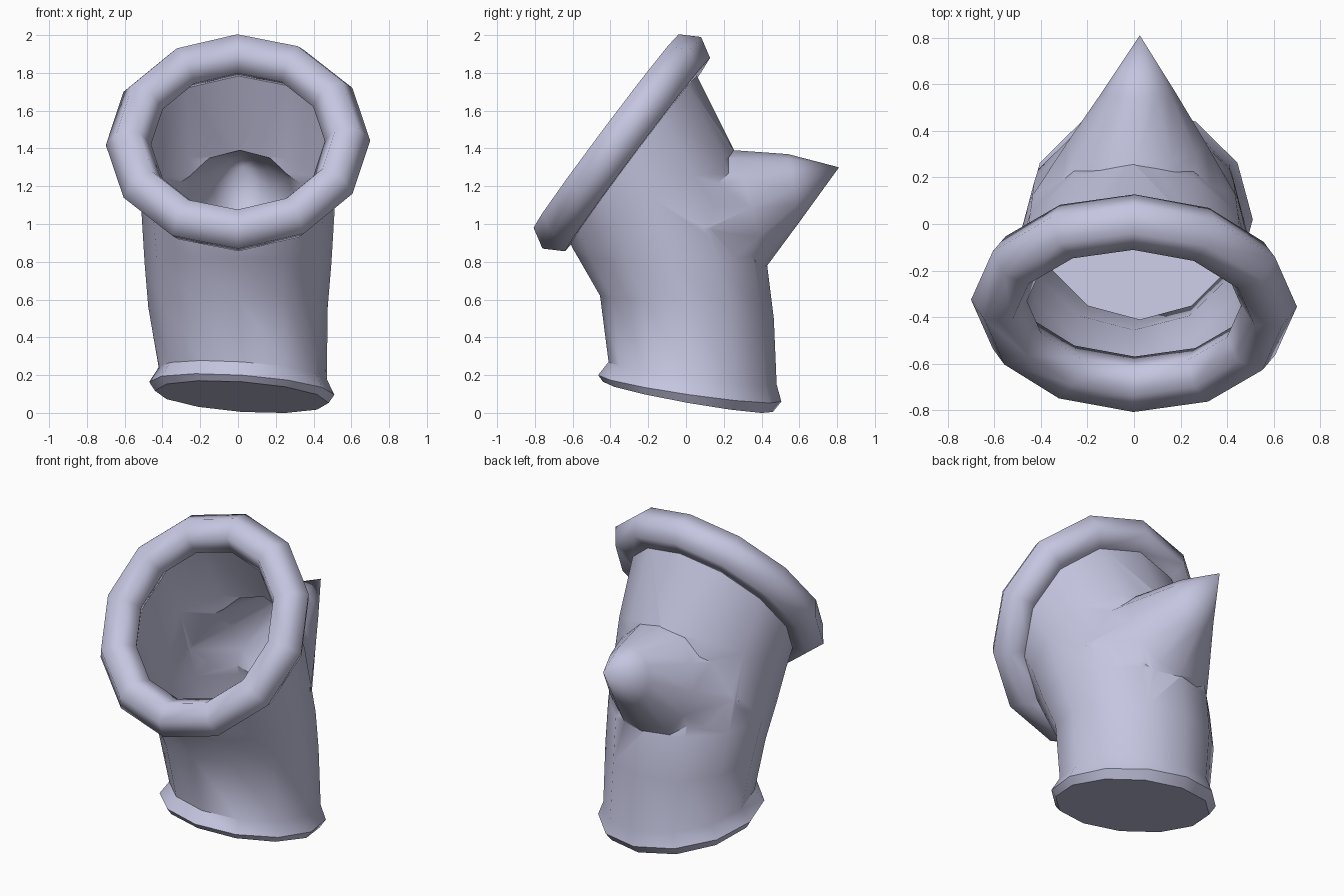
import bpy, bmesh, math
from mathutils import Vector, Matrix

if "Cube" in bpy.data.objects:
    bpy.data.objects.remove(bpy.data.objects["Cube"], do_unlink=True)

SIDES = 12
paint = bpy.data.materials.new("pale_lavender_grey")
colour = (0.56, 0.56, 0.75, 1)
paint.diffuse_color = colour
paint.use_nodes = True
paint.node_tree.nodes["Principled BSDF"].inputs["Base Color"].default_value = colour


def section(bm, front, back, half_width, centre_x, side=(0, 0)):
    """Ring of vertices spanning two (y, z) points; side leans the x axis."""
    f, b = Vector((centre_x, *front)), Vector((centre_x, *back))
    across = Vector((1, *side)) * half_width
    return [bm.verts.new((f + b) / 2 + across * math.sin(t) + (b - f) / 2 * math.cos(t))
            for t in (math.tau * i / SIDES for i in range(SIDES))]


def loft(name, sections, tip=None):
    """Closed solid through the sections, ending in a cap or a point."""
    bm = bmesh.new()
    rings = [section(bm, *s) for s in sections]
    for a, b in zip(rings, rings[1:]):
        for i in range(SIDES):
            j = (i + 1) % SIDES
            bm.faces.new((a[i], a[j], b[j], b[i]))
    bm.faces.new(rings[0])
    if tip:
        point = bm.verts.new(tip)
        for i in range(SIDES):
            bm.faces.new((rings[-1][i], rings[-1][(i + 1) % SIDES], point))
    else:
        bm.faces.new(rings[-1])
    bmesh.ops.recalc_face_normals(bm, faces=bm.faces)
    mesh = bpy.data.meshes.new(name)
    bm.to_mesh(mesh)
    bm.free()
    mesh.materials.append(paint)
    obj = bpy.data.objects.new(name, mesh)
    bpy.context.collection.objects.link(obj)
    return obj


def activate(obj):
    bpy.ops.object.select_all(action='DESELECT')
    obj.select_set(True)
    bpy.context.view_layer.objects.active = obj


def smooth(obj, degrees):
    activate(obj)
    bpy.ops.object.shade_smooth_by_angle(angle=math.radians(degrees))


# Bent pipe with a tilted foot flange
lean = (0, -0.07)
pipe = loft("bent_pipe", [
    ((-0.44, 0.165), (0.46, 0.005), 0.46, 0.02, lean),
    ((-0.465, 0.20), (0.505, 0.06), 0.49, 0.02, lean),
    ((-0.41, 0.27), (0.48, 0.15), 0.445, 0.025, lean),
    ((-0.455, 0.62), (0.465, 0.50), 0.475, 0.0),
    ((-0.57, 0.82), (0.43, 0.78), 0.495, 0.0),
    ((-0.605, 0.88), (0.26, 1.38), 0.515, 0.0),
    ((-0.63, 0.96), (0.03, 1.84), 0.54, 0.0, (-0.025, 0.021)),
])

# Pointed spur at the back, hollow into the pipe
spur = loft("back_spur", [
    ((0.25, 0.53), (-0.05, 1.41), 0.45, 0.0),
    ((0.43, 0.78), (0.26, 1.39), 0.30, 0.01),
    ((0.60, 1.01), (0.54, 1.37), 0.155, 0.02),
], tip=(0.025, 0.81, 1.30))
activate(pipe)
union = pipe.modifiers.new("join_spur", 'BOOLEAN')
union.operation = 'UNION'
union.solver = 'EXACT'
union.object = spur
bpy.ops.object.modifier_apply(modifier=union.name)
bpy.data.objects.remove(spur, do_unlink=True)

# Open the mouth by removing its cap
up, out = Vector((0, 0.6, 0.8)), Vector((0, -0.8, 0.6))
mouth = Vector((0, -0.30, 1.40))
bm = bmesh.new()
bm.from_mesh(pipe.data)
cap = [f for f in bm.faces if f.normal.dot(out) > 0.95
       and abs((f.calc_center_median() - mouth).dot(out)) < 0.03]
bmesh.ops.delete(bm, geom=cap, context='FACES')
bm.to_mesh(pipe.data)
bm.free()
smooth(pipe, 42)

# Thick rolled rim around the mouth
bpy.ops.mesh.primitive_torus_add(major_segments=SIDES, minor_segments=6,
                                 major_radius=0.58, minor_radius=0.12)
rim = bpy.context.object
rim.name = "mouth_rim"
side = Vector((1, -0.02, 0.018)).normalized()
basis = Matrix((side, up, side.cross(up))).transposed().to_4x4()
rim.matrix_world = Matrix.Translation((0, -0.34, 1.43)) @ basis
rim.data.materials.append(paint)
smooth(rim, 70)
